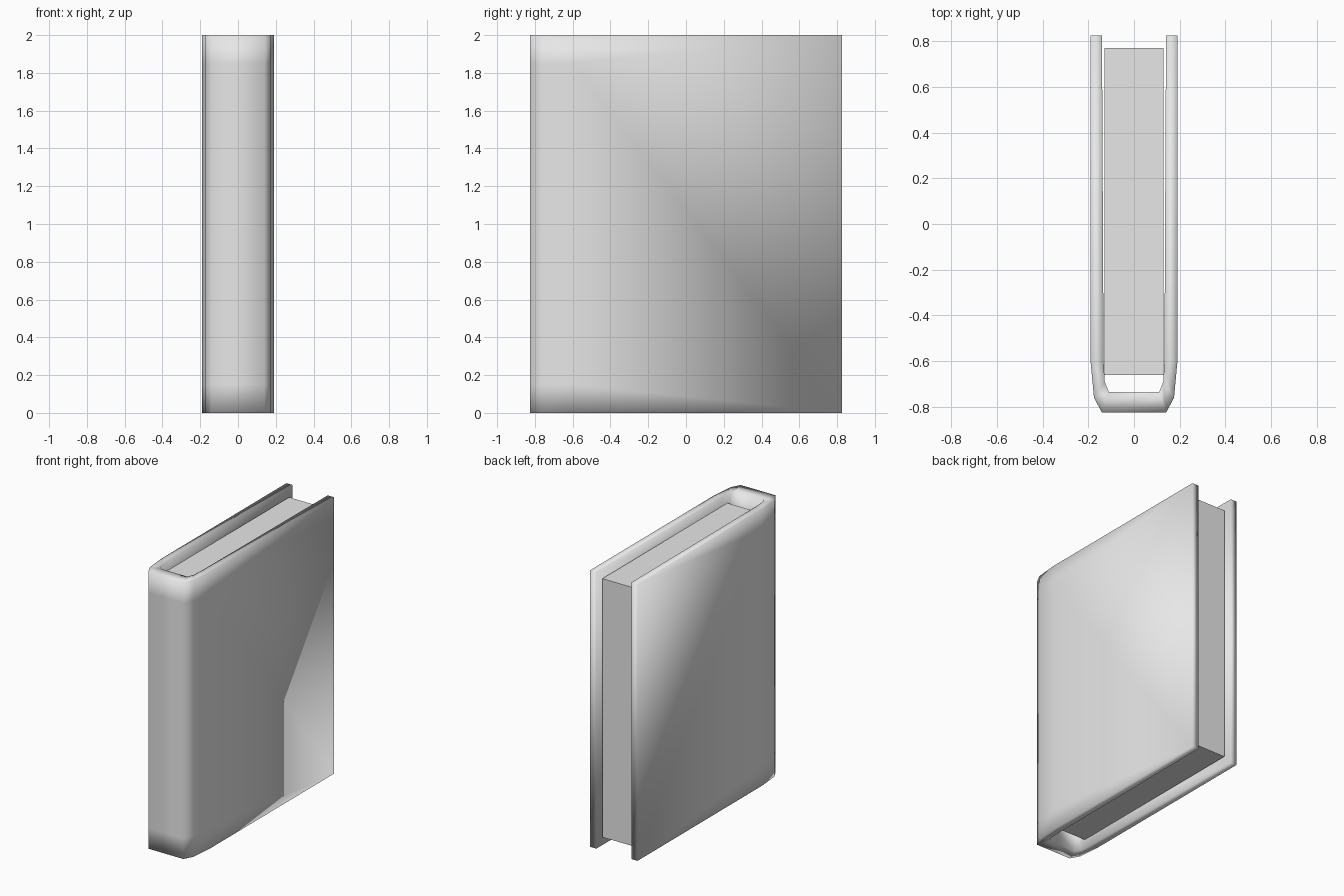
import bpy, bmesh

cube = bpy.data.objects.get("Cube")
if cube:
    bpy.data.objects.remove(cube, do_unlink=True)

# One light grey for everything
grey = bpy.data.materials.new("light_grey")
grey.use_nodes = True
colour = (0.8, 0.8, 0.8, 1)
grey.diffuse_color = colour
bsdf = next(n for n in grey.node_tree.nodes if n.type == 'BSDF_PRINCIPLED')
bsdf.inputs["Base Color"].default_value = colour


def finish(bm, name, smooth):
    bmesh.ops.recalc_face_normals(bm, faces=bm.faces)
    mesh = bpy.data.meshes.new(name)
    for f in bm.faces:
        f.smooth = smooth
    bm.to_mesh(mesh)
    bm.free()
    mesh.materials.append(grey)
    obj = bpy.data.objects.new(name, mesh)
    bpy.context.collection.objects.link(obj)
    return obj


# Cover: U-shaped section, from fore edge round the spine to the other fore edge
def mirrored(half):
    return [(-x, y) for x, y in half] + half[::-1]


outer = mirrored([(0.19, 0.825), (0.19, -0.6), (0.175, -0.76), (0.14, -0.825)])
inner = mirrored([(0.14, 0.825), (0.133, -0.6), (0.128, -0.69), (0.11, -0.735)])
levels = (0, 0.15, 1.85, 2)
last = len(outer) - 1

bm = bmesh.new()


def columns(profile):
    # Fore edges only need top and bottom points; the spine keeps all levels
    cols = []
    for i, (x, y) in enumerate(profile):
        zs = (0, 2) if i in (0, last) else levels
        cols.append([bm.verts.new((x, y, z)) for z in zs])
    return cols


def board(edge, hinge):
    # Flat board fanned from its hinge points to the fore edge
    low, high = edge
    h0, h1, h2, h3 = hinge
    for tri in ((h0, h1, low), (h1, h2, low), (h2, high, low), (h2, h3, high)):
        bm.faces.new(tri)


out_cols, in_cols = columns(outer), columns(inner)
for cols in (out_cols, in_cols):
    board(cols[0], cols[1])
    board(cols[last], cols[last - 1])
    for a, b in zip(cols[1:last - 1], cols[2:last]):
        for k in range(3):
            bm.faces.new((a[k], b[k], b[k + 1], a[k + 1]))

# Top and bottom rims, then the two fore edges
for i in range(last):
    for k in (0, -1):
        bm.faces.new((out_cols[i][k], out_cols[i + 1][k],
                      in_cols[i + 1][k], in_cols[i][k]))
for i in (0, last):
    bm.faces.new((*out_cols[i], *in_cols[i][::-1]))
finish(bm, "cover", True)

# Page block, set in from the cover edges
bm = bmesh.new()
bmesh.ops.create_cube(bm, size=1)
bmesh.ops.scale(bm, vec=(0.26, 1.43, 1.87), verts=bm.verts)
bmesh.ops.translate(bm, vec=(0, 0.055, 1), verts=bm.verts)
finish(bm, "page_block", False)
